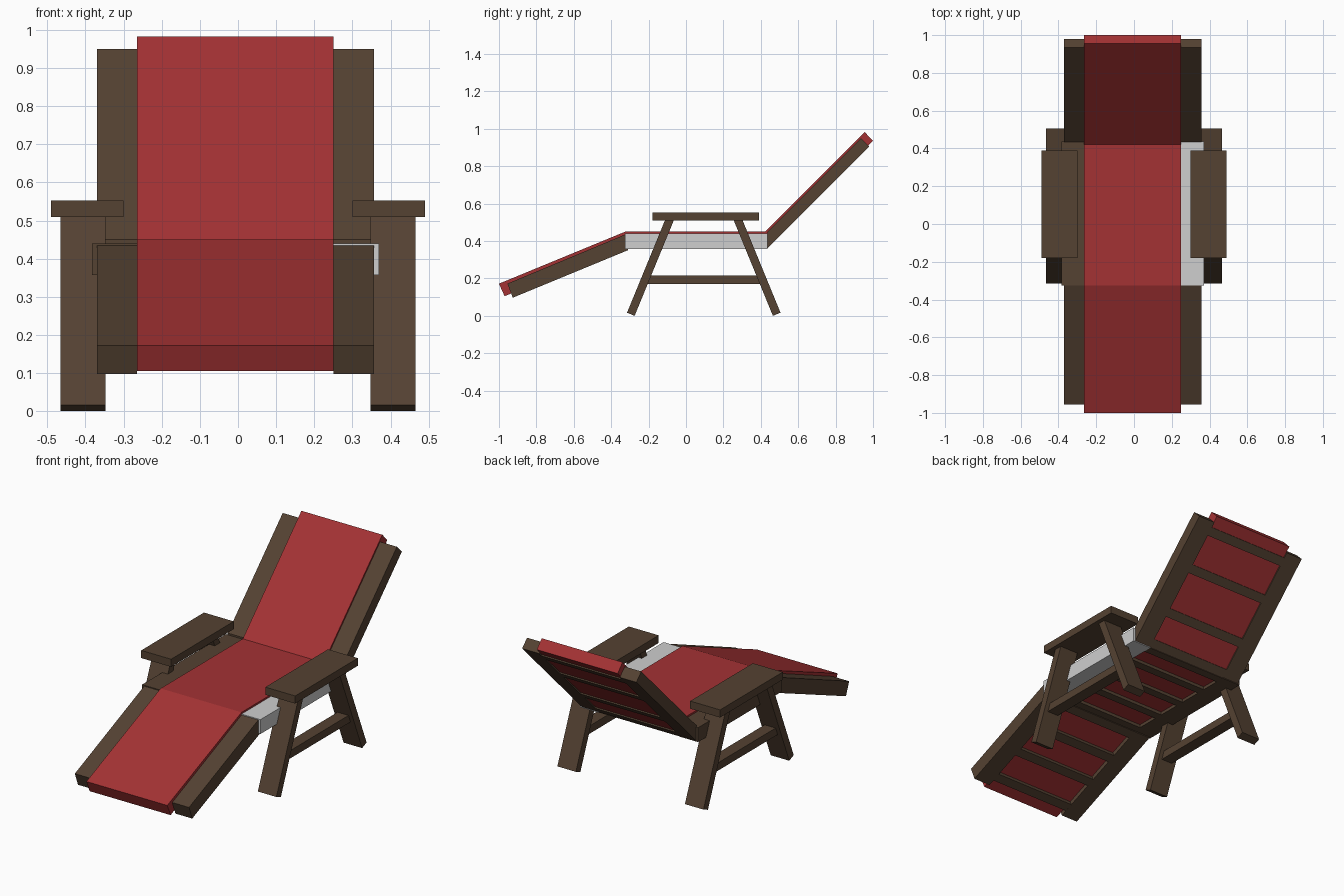
import bpy
import bmesh
from mathutils import Vector

cube = bpy.data.objects.get("Cube")
if cube:
    bpy.data.objects.remove(cube, do_unlink=True)


def material(name, rgb):
    mat = bpy.data.materials.new(name)
    mat.use_nodes = True
    color = (*rgb, 1.0)
    mat.diffuse_color = color
    bsdf = next(n for n in mat.node_tree.nodes if n.type == 'BSDF_PRINCIPLED')
    bsdf.inputs["Base Color"].default_value = color
    return mat


WOOD = material("dark_wood", (0.089, 0.054, 0.032))
RED = material("red_fabric", (0.37, 0.032, 0.034))
GREY = material("light_grey", (0.62, 0.62, 0.62))


def prism(name, profile, x0, x1, mat):
    """Extrude a (y, z) profile from x0 to x1."""
    bm = bmesh.new()
    face = bm.faces.new([bm.verts.new((x0, y, z)) for y, z in profile])
    ext = bmesh.ops.extrude_face_region(bm, geom=[face])
    verts = [v for v in ext["geom"] if isinstance(v, bmesh.types.BMVert)]
    bmesh.ops.translate(bm, verts=verts, vec=(x1 - x0, 0, 0))
    bmesh.ops.recalc_face_normals(bm, faces=bm.faces)
    mesh = bpy.data.meshes.new(name)
    bm.to_mesh(mesh)
    bm.free()
    mesh.materials.append(mat)
    obj = bpy.data.objects.new(name, mesh)
    bpy.context.collection.objects.link(obj)
    return obj


def rect(y0, y1, z0, z1):
    return [(y0, z0), (y1, z0), (y1, z1), (y0, z1)]


def strip(start, end, low, high):
    """Profile of a board along start-end, offset sideways from low to high."""
    a, b = Vector(start), Vector(end)
    d = (b - a).normalized()
    n = Vector((-d.y, d.x))
    return [tuple(p) for p in (a + n * low, b + n * low, b + n * high, a + n * high)]


IN_R, IN_L = -0.265, 0.25          # inner faces of the two rails

# Cushions for leg rest, seat and back
prism("leg_rest_cushion", [(-0.325, 0.45), (-1.0, 0.172), (-0.97, 0.105), (-0.31, 0.377)],
      IN_R, IN_L, RED)
prism("seat_cushion", rect(-0.325, 0.425, 0.375, 0.45), IN_R, IN_L, RED)
prism("back_cushion", [(0.422, 0.45), (0.955, 0.983), (1.0, 0.935), (0.435, 0.37)],
      IN_R, IN_L, RED)

# Sloped rails on both sides
for side, x0, x1 in (("right", -0.37, IN_R), ("left", IN_L, 0.357)):
    prism(side + "_leg_rest_rail",
          [(-0.32, 0.437), (-0.955, 0.172), (-0.926, 0.097), (-0.31, 0.351)], x0, x1, WOOD)
    prism(side + "_back_rail",
          [(0.435, 0.45), (0.935, 0.95), (0.98, 0.905), (0.435, 0.36)], x0, x1, WOOD)

# Seat rails, one of them grey
prism("right_seat_rail", rect(-0.325, 0.437, 0.357, 0.44), -0.383, IN_R, WOOD)
prism("left_seat_rail", rect(-0.325, 0.437, 0.357, 0.44), IN_L, 0.37, GREY)

# Cross slats under each section: joint point, direction, slat starts
sections = (
    ("leg_rest", (-0.31, 0.351), (-0.925, -0.381), -1, (0.0, 0.19, 0.38, 0.58)),
    ("seat", (-0.315, 0.357), (1, 0), 1, (0.0, 0.18, 0.36, 0.54, 0.70)),
    ("back", (0.435, 0.36), (0.7071, 0.7071), 1, (0.0, 0.19, 0.46, 0.69)),
)
for part, origin, direction, up, starts in sections:
    o, d = Vector(origin), Vector(direction)
    for i, s in enumerate(starts, 1):
        prism(f"{part}_slat_{i}", strip(o + d * s, o + d * (s + 0.05), 0, up * 0.025),
              IN_R, IN_L, WOOD)

# Splayed legs, stretchers and armrests
MID_Y = 0.095
for side, sx in (("right", -1), ("left", 1)):
    for end, sy in (("front", -1), ("back", 1)):
        foot = (MID_Y + sy * 0.39, 0.0084)
        top = (MID_Y + sy * 0.18, 0.52)
        prism(f"{side}_{end}_leg", strip(foot, top, -0.022, 0.022),
              sx * 0.347, sx * 0.465, WOOD)
    prism(side + "_stretcher", rect(-0.21, 0.40, 0.17, 0.215), sx * 0.37, sx * 0.44, WOOD)
    prism(side + "_armrest", rect(-0.18, 0.39, 0.509, 0.553), sx * 0.30, sx * 0.49, WOOD)
